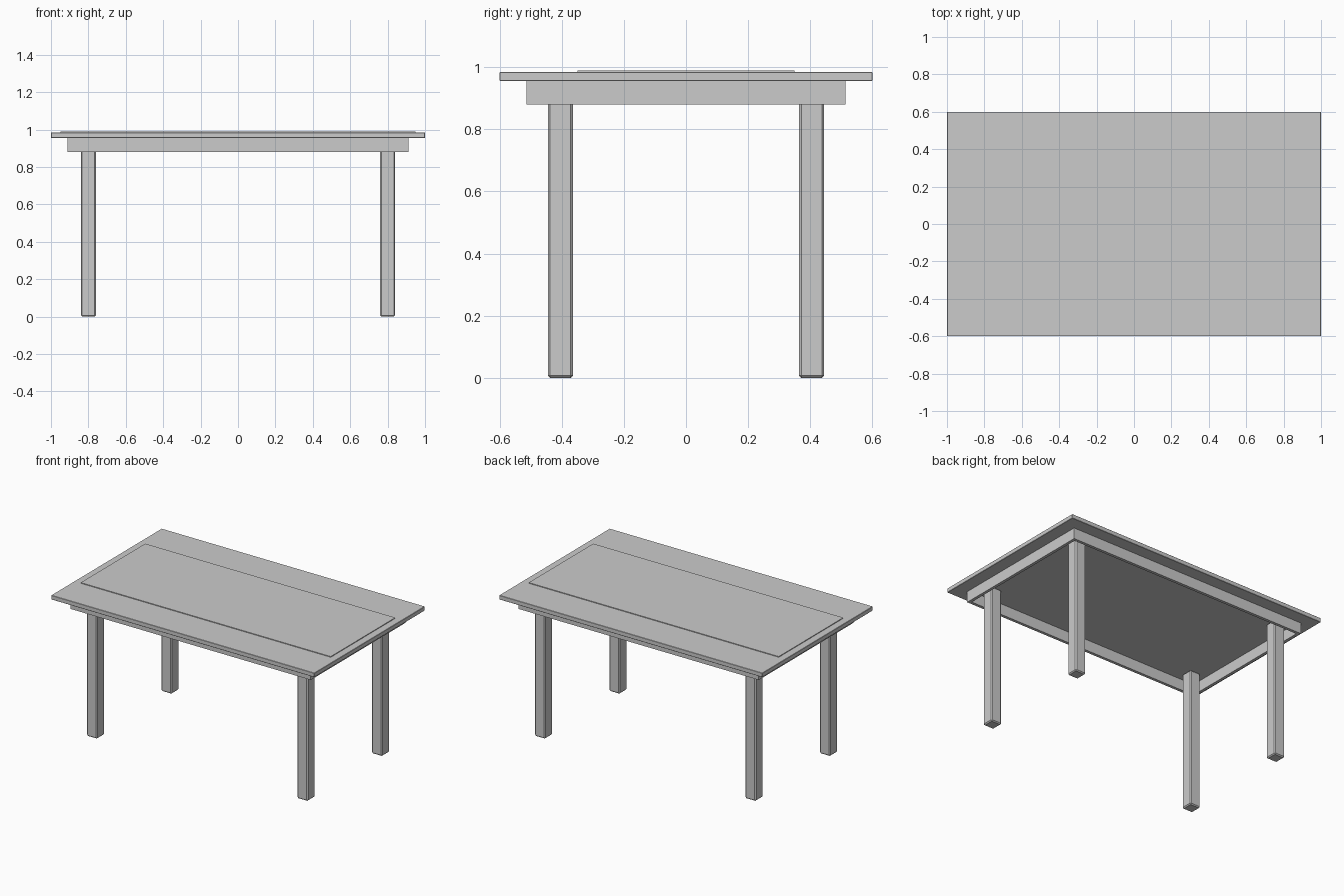
import bpy

if "Cube" in bpy.data.objects:
    bpy.data.objects.remove(bpy.data.objects["Cube"])

TOP_UNDER = 0.955   # underside of the tabletop
TOP_UPPER = 0.984
APRON_LOW = 0.88


def box(name, lo, hi, bevel=0.0):
    """Axis-aligned box between two corners, with an optional small chamfer."""
    centre = [(a + b) / 2 for a, b in zip(lo, hi)]
    bpy.ops.mesh.primitive_cube_add(size=1, location=centre)
    ob = bpy.context.object
    ob.name = name
    ob.scale = [b - a for a, b in zip(lo, hi)]
    bpy.ops.object.transform_apply(location=False, rotation=False, scale=True)
    if bevel:
        mod = ob.modifiers.new("edge_chamfer", 'BEVEL')
        mod.width = bevel
        mod.segments = 1
    return ob


# Tabletop slab and the very thin raised panel on it
box("tabletop", (-1, -0.6, TOP_UNDER), (1, 0.6, TOP_UPPER), 0.002)
box("top_panel", (-0.95, -0.35, TOP_UPPER - 0.004), (0.95, 0.35, 0.989))

# Apron frame of four thin boards
AX, AY, T = 0.912, 0.513, 0.02
for side, s in (("front", -1), ("back", 1)):
    y0, y1 = sorted((s * AY, s * (AY - T)))
    box(side + "_apron", (-AX, y0, APRON_LOW), (AX, y1, TOP_UNDER))
for side, s in (("left", -1), ("right", 1)):
    x0, x1 = sorted((s * AX, s * (AX - T)))
    box(side + "_apron", (x0, -AY + T, APRON_LOW), (x1, AY - T, TOP_UNDER))

# Four chamfered square legs, reaching up to the tabletop
LX, LY, H = 0.8, 0.404, 0.04
for fb, sy in (("front", -1), ("back", 1)):
    for lr, sx in (("left", -1), ("right", 1)):
        x, y = sx * LX, sy * LY
        box(f"{fb}_{lr}_leg", (x - H, y - H, 0), (x + H, y + H, TOP_UNDER), 0.007)
